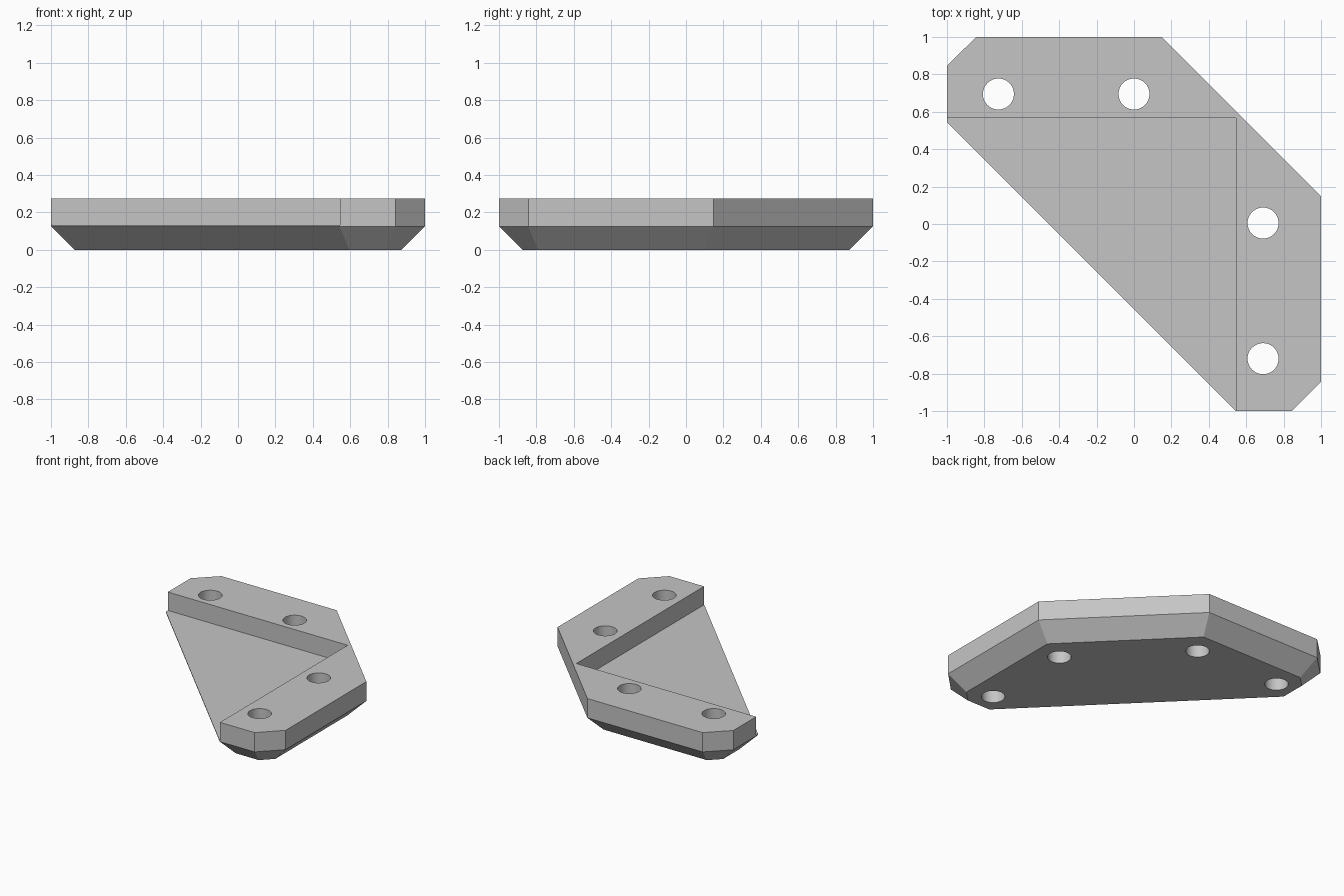
import bpy, bmesh, math
from mathutils import Vector

default = bpy.data.objects.get("Cube")
if default:
    bpy.data.objects.remove(default)

HEIGHT, FLOOR, CHAMFER = 0.275, 0.132, 0.125
HOLE_RADIUS = 0.083
HOLES = [(-0.725, 0.695), (0, 0.695), (0.69, 0.005), (0.69, -0.72)]
# Plate outline, counter-clockwise from the front corner
OUTLINE = [(0.543, -1), (0.843, -1), (1, -0.843), (1, 0.147),
           (0.147, 1), (-0.843, 1), (-1, 0.847), (-1, 0.543)]

grey = bpy.data.materials.new("plain_grey")
grey.use_nodes = True
grey.diffuse_color = (0.56, 0.56, 0.56, 1)
grey.node_tree.nodes["Principled BSDF"].inputs["Base Color"].default_value = grey.diffuse_color


def inset(points, distance):
    """Move every edge of a convex outline inward with mitred corners."""
    pts = [Vector(p) for p in points]
    result = []
    for i, p in enumerate(pts):
        a = (p - pts[i - 1]).normalized()
        b = (pts[(i + 1) % len(pts)] - p).normalized()
        n, m = Vector((-a.y, a.x)), Vector((-b.y, b.x))
        result.append(p + (n + m) * distance / (1 + n.dot(m)))
    return result


def make_prism(name, rings):
    """Join stacked (outline, height) rings into a closed solid."""
    bm = bmesh.new()
    loops = [[bm.verts.new((x, y, z)) for x, y in pts] for pts, z in rings]
    bm.faces.new(loops[0][::-1])
    bm.faces.new(loops[-1])
    count = len(loops[0])
    for low, high in zip(loops, loops[1:]):
        for i in range(count):
            j = (i + 1) % count
            bm.faces.new((low[i], low[j], high[j], high[i]))
    mesh = bpy.data.meshes.new(name)
    bm.to_mesh(mesh)
    bm.free()
    mesh.materials.append(grey)
    obj = bpy.data.objects.new(name, mesh)
    bpy.context.collection.objects.link(obj)
    return obj


def cut(target, cutter):
    cutter.hide_render = True
    cutter.hide_set(True)
    mod = target.modifiers.new(cutter.name, 'BOOLEAN')
    mod.operation, mod.solver, mod.object = 'DIFFERENCE', 'EXACT', cutter


# Plate with a bevelled underside
plate = make_prism("corner_plate", [(inset(OUTLINE, CHAMFER), 0),
                                    (OUTLINE, CHAMFER), (OUTLINE, HEIGHT)])

# Square recess that leaves the raised L-shaped rim
recess = [(-2, -2), (0.545, -2), (0.545, 0.567), (-2, 0.567)]
cut(plate, make_prism("recess_cutter", [(recess, FLOOR), (recess, 1)]))

# Screw holes through the rim
for i, (x, y) in enumerate(HOLES):
    circle = [(x + HOLE_RADIUS * math.cos(t * math.tau / 48),
               y + HOLE_RADIUS * math.sin(t * math.tau / 48)) for t in range(48)]
    cut(plate, make_prism(f"hole_cutter_{i + 1}", [(circle, -1), (circle, 1)]))

# Apply the cuts, then remove the cutters
bpy.context.view_layer.objects.active = plate
plate.select_set(True)
for mod in list(plate.modifiers):
    cutter = mod.object
    bpy.ops.object.modifier_apply(modifier=mod.name)
    bpy.data.objects.remove(cutter)
bpy.ops.object.shade_smooth_by_angle(angle=math.radians(25))
